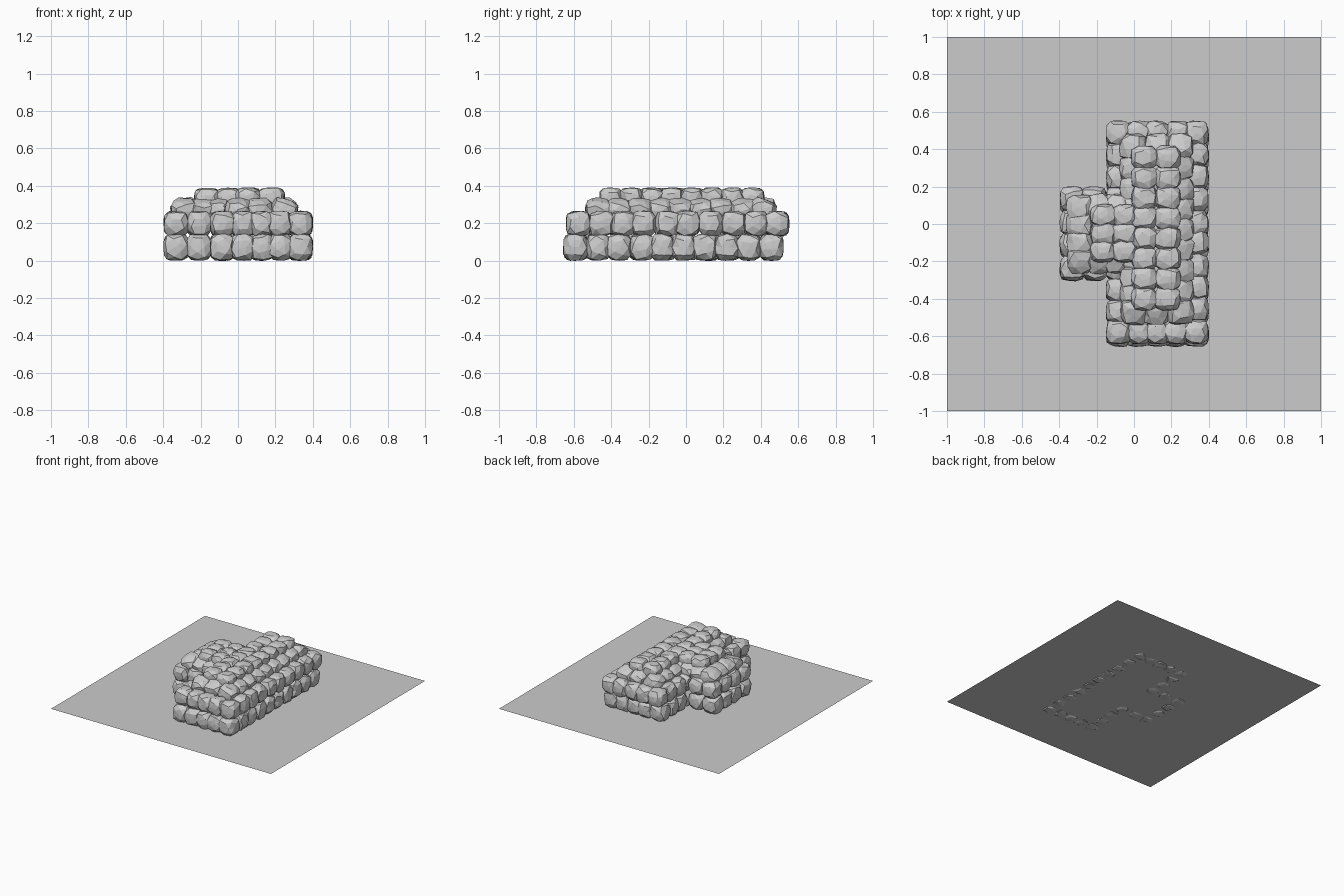
import bpy, bmesh, math, random
from mathutils import Matrix, Vector, Euler

if "Cube" in bpy.data.objects:
    bpy.data.objects.remove(bpy.data.objects["Cube"])

random.seed(7)


def make_object(name, bm):
    mesh = bpy.data.meshes.new(name)
    bm.to_mesh(mesh)
    bm.free()
    obj = bpy.data.objects.new(name, mesh)
    bpy.context.collection.objects.link(obj)
    return obj


def add_stone(bm, center, half, tilt=(0, 0), power=4.0):
    """Rough faceted block: an icosphere squared off and jittered."""
    verts = bmesh.ops.create_icosphere(bm, subdivisions=2, radius=1)["verts"]
    spin = Matrix.Rotation(random.uniform(0, 6.28), 3, Vector((random.random(), random.random(), 1)))
    rot = Euler((tilt[0], tilt[1], random.uniform(-0.06, 0.06))).to_matrix()
    for v in verts:
        d = spin @ v.co
        r = sum(abs(c) ** power for c in d) ** (-1 / power) * random.uniform(0.96, 1.02)
        p = Vector(d[i] * r * half[i] for i in range(3))
        v.co = rot @ p + Vector(center)


def course(name, corners, z, half, step=0.118, lean=0.0):
    """One closed row of stones following a plan outline."""
    bm = bmesh.new()
    for i, a in enumerate(corners):
        a, b = Vector(a), Vector(corners[(i + 1) % len(corners)])
        n = max(1, round((b - a).length / step))
        d = (b - a).normalized()
        for k in range(n):
            p = a.lerp(b, k / n)
            j = random.uniform(-0.008, 0.008) if k else 0
            p = p + d * j
            # outlines run counter-clockwise, so (d.y, -d.x) points outward
            tilt = (-d.x * -lean, d.y * lean)
            add_stone(bm, (p.x, p.y, z), half, tilt)
    return make_object(name, bm)


def plan(x0, x1, y0, y1, wx, wy0, wy1):
    """T-shaped outline: long hall with a side wing on the left."""
    return [(x0, y0), (x1, y0), (x1, y1), (x0, y1),
            (x0, wy1), (wx, wy1), (wx, wy0), (x0, wy0)]


# Ground sheet
bm = bmesh.new()
bmesh.ops.create_grid(bm, x_segments=1, y_segments=1, size=1,
                      matrix=Matrix.Translation((0, 0, 0.008)))
make_object("ground_sheet", bm)

# Two wall courses
course("lower_wall", plan(-0.083, 0.333, -0.59, 0.455, -0.33, -0.24, 0.12),
       0.072, (0.067, 0.067, 0.072))
course("upper_wall", plan(-0.083, 0.333, -0.575, 0.485, -0.33, -0.235, 0.135),
       0.198, (0.067, 0.067, 0.068))

# Leaning roof course, stepped inward
course("roof_course", plan(0.0, 0.245, -0.465, 0.41, -0.285, -0.19, 0.085),
       0.268, (0.072, 0.072, 0.062), step=0.11, lean=0.35)

# Capstones along the hall ridge and over the wing
bm = bmesh.new()
for x in (0.055, 0.18):
    for k in range(8):
        add_stone(bm, (x, -0.4 + k * 0.108, 0.333), (0.07, 0.064, 0.058))
make_object("hall_capstones", bm)

bm = bmesh.new()
for x in (-0.165, -0.05):
    for y in (-0.145, -0.05, 0.045):
        add_stone(bm, (x, y, 0.331), (0.069, 0.06, 0.058))
make_object("wing_capstones", bm)
